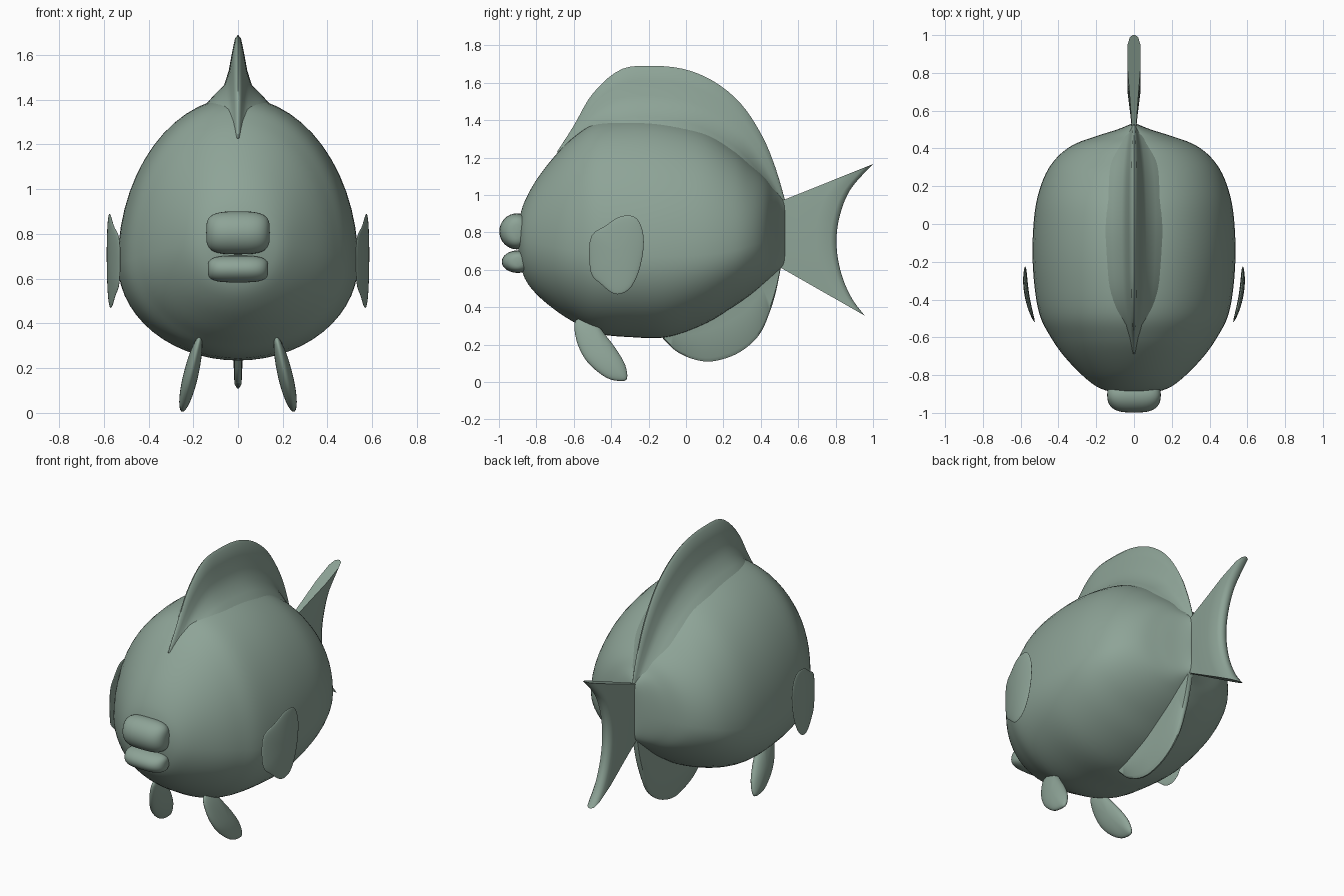
import bpy, bmesh, math
from mathutils import Vector

cube = bpy.data.objects.get("Cube")
if cube:
    bpy.data.objects.remove(cube, do_unlink=True)

skin = bpy.data.materials.new("grey green skin")
skin.use_nodes = True
colour = (0.27, 0.37, 0.31, 1)
skin.diffuse_color = colour
skin.node_tree.nodes["Principled BSDF"].inputs["Base Color"].default_value = colour


def spline(points, count, closed=False):
    """Sample a smooth curve that passes through the points."""
    pts = [Vector(p) for p in points]
    n = len(pts)
    spans = n if closed else n - 1

    def get(i):
        return pts[i % n] if closed else pts[max(0, min(n - 1, i))]

    out = []
    for k in range(count):
        u = k * spans / (count if closed else count - 1)
        i = min(int(u), spans - 1)
        t = u - i
        a, b, c, d = (get(i + j) for j in (-1, 0, 1, 2))
        out.append(b + 0.5 * t * (c - a + t * (2 * a - 5 * b + 4 * c - d
                                              + t * (3 * (b - c) + d - a))))
    return out


def skin_rings(name, rings):
    """Bridge a list of closed rings into one smooth solid."""
    bm = bmesh.new()
    rows = [[bm.verts.new(p) for p in ring] for ring in rings]
    for a, b in zip(rows, rows[1:]):
        n = len(a)
        for i in range(n):
            j = (i + 1) % n
            bm.faces.new((a[i], a[j], b[j], b[i]))
    bmesh.ops.remove_doubles(bm, verts=bm.verts[:], dist=0.0005)
    bmesh.ops.holes_fill(bm, edges=bm.edges[:], sides=0)
    bmesh.ops.recalc_face_normals(bm, faces=bm.faces[:])
    mesh = bpy.data.meshes.new(name)
    bm.to_mesh(mesh)
    bm.free()
    ob = bpy.data.objects.new(name, mesh)
    bpy.context.collection.objects.link(ob)
    mesh.materials.append(skin)
    bpy.ops.object.select_all(action='DESELECT')
    ob.select_set(True)
    bpy.context.view_layer.objects.active = ob
    bpy.ops.object.shade_smooth_by_angle(angle=math.radians(50))
    return ob


def strip_fin(name, base, edge, widths, taper=lambda u: 1, count=40):
    """Upright fin between a base curve and an outer edge, both in (y, z)."""
    rings = []
    bases, edges = spline(base, count), spline(edge, count)
    for k, (b, e) in enumerate(zip(bases, edges)):
        f = taper(k / (count - 1))
        half = [(w * f, b.lerp(e, t)) for t, w in widths]
        ring = [(w, p.x, p.y) for w, p in half]
        ring += [(-w, p.x, p.y) for w, p in reversed(half)]
        rings.append(ring)
    return skin_rings(name, rings)


def paddle_fin(name, outline, side, middle, thick):
    """Lens-shaped fin with an outline in (y, z); middle gives its x."""
    pts = spline(outline, 40, True)
    centre = sum(pts, Vector((0, 0))) / len(pts)
    rings = []
    steps = 10
    for k in range(2 * steps + 1):
        a = math.pi * k / (2 * steps)
        s, h = math.sin(a), math.cos(a) * thick
        ring = []
        for p in pts:
            q = centre.lerp(p, s)
            ring.append((side * (middle(q.x, q.y) + h), q.x, q.y))
        rings.append(ring)
    return skin_rings(name, rings)


def lip(name, y, z, rx, ry, rz):
    """Boxy rounded pad."""
    def sp(v, e):
        return math.copysign(abs(v) ** e, v)
    rings = []
    for k in range(21):
        a = math.pi * k / 20 - math.pi / 2
        ring = []
        for m in range(32):
            b = math.tau * m / 32
            ring.append((rx * sp(math.sin(a), 0.65),
                         y + ry * sp(math.cos(a), 0.8) * math.cos(b),
                         z + rz * sp(math.cos(a), 0.5) * math.sin(b)))
        rings.append(ring)
    return skin_rings(name, rings)


# Body: egg-shaped sections (y, half width, bottom, widest height, top)
stations = [
    (-0.895, 0.10, 0.68, 0.76, 0.86), (-0.865, 0.19, 0.56, 0.75, 0.96),
    (-0.80, 0.275, 0.47, 0.74, 1.08), (-0.70, 0.37, 0.385, 0.72, 1.21),
    (-0.60, 0.44, 0.32, 0.70, 1.31), (-0.48, 0.50, 0.26, 0.68, 1.385),
    (-0.30, 0.53, 0.24, 0.67, 1.41), (-0.10, 0.537, 0.24, 0.67, 1.40),
    (0.10, 0.52, 0.31, 0.68, 1.35), (0.25, 0.475, 0.40, 0.70, 1.26),
    (0.35, 0.41, 0.47, 0.73, 1.17), (0.42, 0.32, 0.53, 0.75, 1.10),
    (0.465, 0.20, 0.57, 0.77, 1.04), (0.50, 0.09, 0.60, 0.78, 1.00),
    (0.53, 0.015, 0.63, 0.79, 0.96)]
body = []
for y, w, low, mid, top in spline(stations, 70):
    ring = []
    for k in range(56):
        a = math.tau * k / 56
        s = math.sin(a)
        ring.append((w * math.cos(a), y, mid + s * (top - mid if s > 0 else mid - low)))
    body.append(ring)
body.insert(0, [(0, -0.9, 0.76)] * 56)
skin_rings("body", body)

# Dorsal fin, flaring softly into the back
strip_fin("dorsal_fin",
          [(-0.66, 1.2), (-0.5, 1.33), (-0.3, 1.37), (0, 1.34), (0.25, 1.22),
           (0.4, 1.08), (0.5, 0.95)],
          [(-0.69, 1.23), (-0.6, 1.37), (-0.5, 1.54), (-0.35, 1.67), (-0.18, 1.69),
           (0, 1.67), (0.16, 1.6), (0.3, 1.48), (0.41, 1.31), (0.48, 1.14), (0.53, 0.97)],
          [(0, 0.16), (0.15, 0.115), (0.3, 0.065), (0.5, 0.043), (0.75, 0.028),
           (0.95, 0.014), (1, 0)],
          lambda u: 0.25 + 0.75 * math.sin(math.pi * u) ** 0.8)

# Anal fin
strip_fin("anal_fin",
          [(-0.1, 0.28), (0.05, 0.33), (0.18, 0.42), (0.3, 0.5), (0.42, 0.6), (0.49, 0.66)],
          [(-0.13, 0.24), (-0.06, 0.17), (0.03, 0.125), (0.14, 0.11), (0.28, 0.155),
           (0.39, 0.25), (0.45, 0.38), (0.485, 0.5), (0.51, 0.63)],
          [(0, 0.035), (0.4, 0.022), (0.93, 0.016), (1, 0.004)])

# Tail fin with a hollow trailing edge
strip_fin("tail_fin",
          [(0.49, 0.62 + 0.34 * k / 6) for k in range(7)],
          [(0.955, 0.355), (0.885, 0.45), (0.83, 0.58), (0.805, 0.73), (0.82, 0.88),
           (0.88, 1.03), (1, 1.165)],
          [(0, 0.01), (0.3, 0.02), (0.65, 0.034), (0.9, 0.034), (0.98, 0.022), (1, 0.006)])

# Paired fins
pectoral = [(-0.51, 0.59), (-0.51, 0.77), (-0.43, 0.835), (-0.35, 0.885), (-0.27, 0.88),
            (-0.23, 0.8), (-0.23, 0.69), (-0.26, 0.57), (-0.31, 0.49), (-0.38, 0.47),
            (-0.45, 0.52)]
pelvic = [(-0.59, 0.33), (-0.585, 0.22), (-0.53, 0.11), (-0.43, 0.025), (-0.35, 0.005),
          (-0.315, 0.02), (-0.325, 0.09), (-0.37, 0.17), (-0.43, 0.25), (-0.5, 0.33)]
for side, word in ((1, "left"), (-1, "right")):
    paddle_fin(word + "_pectoral_fin", pectoral, side,
               lambda y, z: 0.576 - 0.8 * max(0, -0.27 - y) ** 2, 0.013)
    paddle_fin(word + "_pelvic_fin", pelvic, side,
               lambda y, z: 0.25 - 0.23 * z, 0.034)

# Lips
lip("upper_lip", -0.905, 0.805, 0.142, 0.093, 0.096)
lip("lower_lip", -0.9, 0.643, 0.135, 0.085, 0.06)
